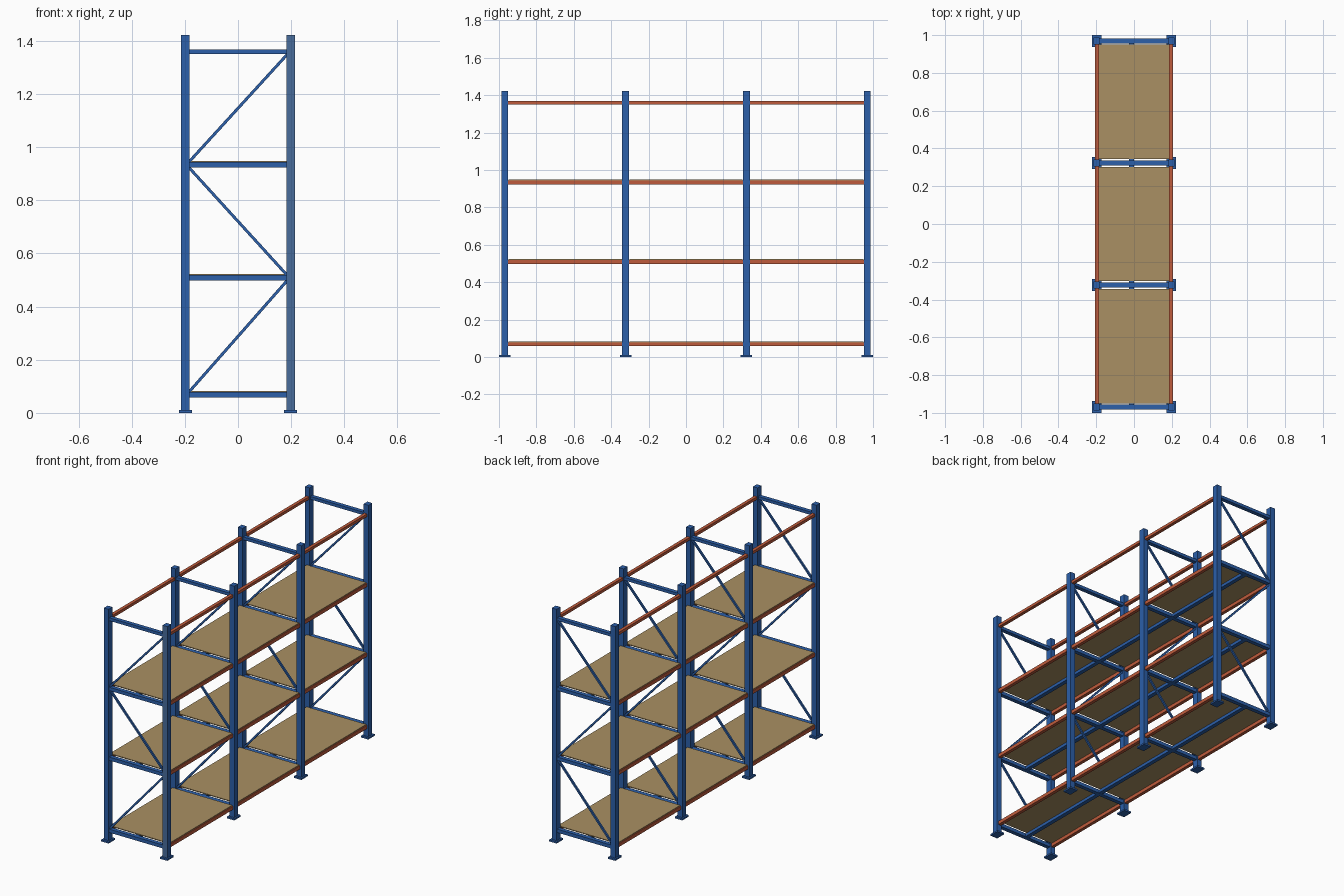
import bpy, bmesh, math
from mathutils import Matrix, Vector

if "Cube" in bpy.data.objects:
    bpy.data.objects.remove(bpy.data.objects["Cube"])


def mat(name, rgb):
    m = bpy.data.materials.new(name)
    m.diffuse_color = (*rgb, 1)
    m.use_nodes = True
    m.node_tree.nodes["Principled BSDF"].inputs["Base Color"].default_value = m.diffuse_color
    return m


BLUE = mat("blue_paint", (0.025, 0.115, 0.40))
ORANGE = mat("orange_paint", (0.52, 0.105, 0.045))
BOARD = mat("tan_board", (0.40, 0.28, 0.125))
FADED = mat("faded_blue", (0.065, 0.15, 0.33))


def box(name, centre, size, material, angle=0.0):
    """Box, optionally turned about the y axis."""
    bm = bmesh.new()
    bmesh.ops.create_cube(bm, size=1)
    bm.transform(Matrix.Translation(centre) @ Matrix.Rotation(angle, 4, 'Y')
                 @ Matrix.Diagonal((*size, 1)))
    me = bpy.data.meshes.new(name)
    bm.to_mesh(me)
    bm.free()
    me.materials.append(material)
    ob = bpy.data.objects.new(name, me)
    bpy.context.collection.objects.link(ob)
    return ob


FRAMES = [-0.969, -0.323, 0.323, 0.969]
SHELVES = [0.068, 0.508, 0.934]
TOP = 1.359
LEVELS = SHELVES + [TOP]
PX = 0.198

# Upright frames: posts, feet, cross bars and diagonals
for i, y in enumerate(FRAMES):
    for side in (-1, 1):
        post = box("post", (side * PX, y, 0.711), (0.032, 0.037, 1.422), BLUE)
        if i == 0 and side == 1:
            # worn front face of the front right post
            post.data.materials.append(FADED)
            for p in post.data.polygons:
                if p.normal.y < -0.5:
                    p.material_index = 1
        box("foot_plate", (side * PX, y, 0.005), (0.05, 0.062, 0.01), BLUE)
    for z in LEVELS:
        h = 0.018 if z == TOP else 0.021
        box("cross_bar", (0, y, z), (2 * PX - 0.03, 0.025, h), BLUE)
    for k in range(3):
        s = 1 if k % 2 == 0 else -1
        a = Vector((-s * 0.185, y, LEVELS[k] + 0.010))
        b = Vector((s * 0.185, y, LEVELS[k + 1] - 0.010))
        d = b - a
        box("diagonal_brace", (a + b) / 2, (d.length, 0.011, 0.011), BLUE,
            -math.atan2(d.z, d.x))

# Bays: long beams and shelf boards
for y0, y1 in zip(FRAMES, FRAMES[1:]):
    yc, span = (y0 + y1) / 2, y1 - y0
    for z in LEVELS:
        h = 0.017 if z == TOP else 0.021
        for side in (-1, 1):
            box("long_beam", (side * 0.196, yc, z), (0.02, span - 0.03, h), ORANGE)
    for z in SHELVES:
        box("shelf_board", (0, yc, z + 0.0125), (0.402, span - 0.04, 0.005), BOARD)

# Centre support bar under each shelf
for z in SHELVES:
    box("support_bar", (-0.013, 0, z - 0.001), (0.025, 1.965, 0.018), BLUE)
